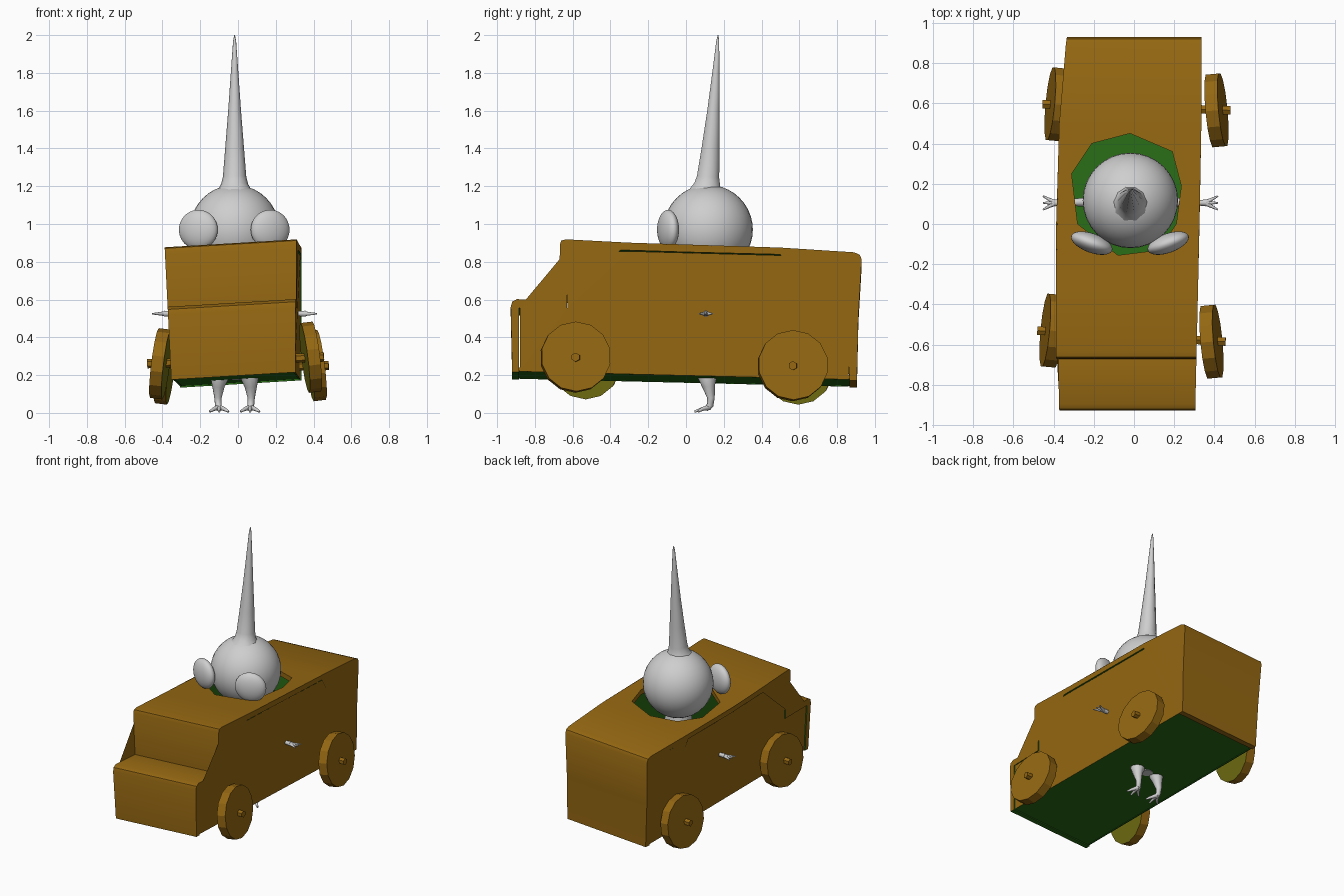
import bpy, bmesh, math
from mathutils import Vector, Matrix

if "Cube" in bpy.data.objects:
    bpy.data.objects.remove(bpy.data.objects["Cube"])


def material(name, rgb):
    m = bpy.data.materials.new(name)
    m.diffuse_color = (*rgb, 1)
    m.use_nodes = True
    m.node_tree.nodes["Principled BSDF"].inputs["Base Color"].default_value = m.diffuse_color
    return m


BROWN = material("cardboard brown", (0.30, 0.137, 0.006))
GREEN = material("inner green", (0.022, 0.15, 0.008))
OLIVE = material("wheel olive", (0.17, 0.16, 0.006))
WHITE = material("pale grey", (0.62, 0.62, 0.62))


def finish(bm, name, mats, angle=None):
    bmesh.ops.recalc_face_normals(bm, faces=bm.faces)
    me = bpy.data.meshes.new(name)
    bm.to_mesh(me)
    bm.free()
    ob = bpy.data.objects.new(name, me)
    bpy.context.collection.objects.link(ob)
    for m in mats:
        me.materials.append(m)
    if angle:
        smooth(ob, angle)
    return ob


def smooth(ob, angle):
    bpy.ops.object.select_all(action='DESELECT')
    bpy.context.view_layer.objects.active = ob
    ob.select_set(True)
    bpy.ops.object.shade_smooth_by_angle(angle=math.radians(angle))


def warp(u, y, z):
    """Hand-made lopsided body: u runs from -1 (left) to 1 (right)."""
    left = -0.38 + 0.05 * max(0, y / 0.93) ** 2 + 0.05 * (0.75 - z)
    right = 0.305 + 0.03 * min(1, max(0, (y + 0.9) / 1.3))
    x = left + (right - left) * (u + 1) / 2
    return Vector((x, y, z + 0.06 * (x - 0.3)))


def prism(name, outline, u0, u1, green_edge, green_cap=None, angle=None):
    """Extrude a side outline across the body; chosen faces are green."""
    bm = bmesh.new()
    a = [bm.verts.new((u0, y, z)) for y, z in outline]
    b = [bm.verts.new((u1, y, z)) for y, z in outline]
    n = len(outline)
    for i in range(n):
        f = bm.faces.new((a[i], a[(i + 1) % n], b[(i + 1) % n], b[i]))
        f.material_index = int(green_edge(i))
    caps = [bm.faces.new(a), bm.faces.new(b)]
    for k, f in enumerate(caps):
        f.material_index = int(green_cap == k)
    bmesh.ops.triangulate(bm, faces=caps)
    for v in bm.verts:
        v.co = warp(*v.co)
    return finish(bm, name, [BROWN, GREEN], angle)


# Wrap-around strip: front, hood, windscreen, roof and back
outer = [(-0.92, 0.215), (-0.928, 0.56), (-0.92, 0.588), (-0.895, 0.602), (-0.67, 0.588),
         (-0.668, 0.89), (-0.66, 0.912), (-0.635, 0.918), (-0.3, 0.90), (0, 0.887), (0.5, 0.873),
         (0.89, 0.848), (0.92, 0.835), (0.93, 0.81), (0.912, 0.5), (0.905, 0.17)]
inner = [(-0.885, 0.215), (-0.885, 0.555), (-0.63, 0.555), (-0.63, 0.86), (-0.3, 0.86),
         (0, 0.85), (0.5, 0.837), (0.87, 0.81), (0.87, 0.5), (0.865, 0.17)]
shell = prism("body_shell", outer + inner[::-1], -1, 1, lambda i: i >= len(outer))

# Hole in the roof
hole = [(-0.31, 0.25), (-0.21, 0.40), (-0.02, 0.45), (0.19, 0.36), (0.235, 0.19),
        (0.21, 0), (0.12, -0.13), (-0.08, -0.155), (-0.28, 0)]
bm = bmesh.new()
bot = [bm.verts.new((x, y, 0.7)) for x, y in hole]
ext = bmesh.ops.extrude_face_region(bm, geom=[bm.faces.new(bot)])
bmesh.ops.translate(bm, vec=(0, 0, 0.4), verts=[v for v in ext["geom"] if isinstance(v, bmesh.types.BMVert)])
cutter = finish(bm, "hole_cutter", [BROWN])
cut = shell.modifiers.new("hole", 'BOOLEAN')
cut.operation, cut.solver, cut.object = 'DIFFERENCE', 'EXACT', cutter
bpy.context.view_layer.objects.active = shell
bpy.ops.object.modifier_apply(modifier=cut.name)
cutter.hide_render = True
cutter.hide_viewport = True
smooth(shell, 40)

# Side panels, set slightly inside the strip with a thin gap
panel = [(y * 0.994, 0.5 + (z - 0.5) * 0.985) for y, z in inner]
prism("right_panel", panel, 0.955, 0.985, lambda i: True, 0)
prism("left_panel", panel, -0.985, -0.955, lambda i: True, 1)

# Floor
prism("floor", [(-0.9, 0.222), (0.88, 0.178), (0.88, 0.198), (-0.9, 0.242)],
      -0.97, 0.97, lambda i: True)


def rod(name, p, q, r, sides, mats):
    """Cylinder from p to q; the cap at p uses the second material."""
    p, q = Vector(p), Vector(q)
    d = q - p
    m = Matrix.Translation((p + q) / 2) @ d.to_track_quat('Z', 'Y').to_matrix().to_4x4()
    bm = bmesh.new()
    bmesh.ops.create_cone(bm, cap_ends=True, segments=sides, radius1=r, radius2=r,
                          depth=d.length, matrix=m)
    bm.normal_update()
    if len(mats) > 1:
        for f in bm.faces:
            f.material_index = int(f.normal.dot(d.normalized()) < -0.9)
    return finish(bm, name, mats)


# Axles and wheels (inner wheel faces are olive)
for end, l, r in (("front", (-0.48, -0.53, 0.26), (0.455, -0.585, 0.295)),
                  ("rear", (-0.455, 0.595, 0.232), (0.48, 0.565, 0.25))):
    rod(end + "_axle", l, r, 0.024, 6, [BROWN])
    for side, tip, s in (("left", l, -1), ("right", r, 1)):
        c = Vector(tip) - Vector((s * 0.07, 0, 0))
        half = Vector((s * 0.032, 0.003, 0.004))
        rod(f"{end}_{side}_wheel", c - half, c + half, 0.186, 14, [BROWN, OLIVE])


def ball(name, loc, size, rot_z=0):
    bm = bmesh.new()
    m = Matrix.Translation(loc) @ Matrix.Rotation(rot_z, 4, 'Z') @ Matrix.Diagonal((*size, 1))
    bmesh.ops.create_uvsphere(bm, u_segments=32, v_segments=20, radius=1, matrix=m)
    return finish(bm, name, [WHITE], 60)


def tube(name, points):
    """Round tapered limb through (x, y, z, radius) points."""
    cu = bpy.data.curves.new(name, 'CURVE')
    cu.dimensions, cu.bevel_depth, cu.bevel_resolution, cu.use_fill_caps = '3D', 1, 3, True
    sp = cu.splines.new('POLY')
    sp.points.add(len(points) - 1)
    for pt, (x, y, z, r) in zip(sp.points, points):
        pt.co, pt.radius = (x, y, z, 1), r
    ob = bpy.data.objects.new(name, cu)
    bpy.context.collection.objects.link(ob)
    cu.materials.append(WHITE)
    bpy.ops.object.select_all(action='DESELECT')
    bpy.context.view_layer.objects.active = ob
    ob.select_set(True)
    bpy.ops.object.convert(target='MESH')
    smooth(bpy.context.object, 60)


# Passenger: head, eyes, horn, torso
CX = -0.018
ball("head", (CX, 0.117, 0.97), (0.237, 0.237, 0.237))
ball("left_eye", (-0.21, -0.095, 0.97), (0.108, 0.048, 0.105), math.radians(-20))
ball("right_eye", (0.17, -0.095, 0.97), (0.108, 0.048, 0.105), math.radians(20))
tube("horn", [(CX, 0.105, 1.14, 0.12), (CX, 0.108, 1.18, 0.09), (CX, 0.113, 1.21, 0.072),
              (CX, 0.117, 1.25, 0.062), (CX, 0.13, 1.4, 0.05), (CX, 0.145, 1.6, 0.034),
              (CX, 0.158, 1.8, 0.02), (CX, 0.168, 1.97, 0.008), (CX, 0.17, 2.0, 0.002)])
tube("torso", [(CX, 0.115, 0.78, 0.08), (CX, 0.115, 0.6, 0.11), (CX, 0.115, 0.4, 0.135),
               (CX, 0.115, 0.28, 0.13), (CX, 0.115, 0.215, 0.09), (CX, 0.115, 0.175, 0.04)])

# Legs with toes, arms with fingers
for side, s in (("left", -1), ("right", 1)):
    lx = CX + s * 0.082
    tube(side + "_leg", [(lx - s * 0.02, 0.115, 0.25, 0.06), (lx, 0.113, 0.19, 0.052),
                         (lx + s * 0.004, 0.12, 0.14, 0.034), (lx + s * 0.006, 0.132, 0.08, 0.02),
                         (lx + s * 0.004, 0.128, 0.04, 0.018), (lx, 0.105, 0.02, 0.014)])
    for k in (-1, 0, 1):
        tube(f"{side}_toe_{k + 2}", [(lx, 0.125, 0.03, 0.015), (lx + k * 0.028, 0.085, 0.02, 0.01),
                                     (lx + k * 0.05, 0.045 + 0.02 * abs(k), 0.007, 0.006)])
    hx = CX + s * 0.375
    tube(side + "_arm", [(CX + s * 0.05, 0.115, 0.55, 0.035), (CX + s * 0.2, 0.11, 0.54, 0.024),
                         (hx - s * 0.03, 0.105, 0.525, 0.014), (hx, 0.105, 0.525, 0.017)])
    for k in (-1, 0, 1):
        tube(f"{side}_finger_{k + 2}", [(hx - s * 0.005, 0.105, 0.525, 0.013),
                                        (hx + s * 0.03, 0.105 + k * 0.018, 0.525, 0.008),
                                        (hx + s * 0.06, 0.105 + k * 0.034, 0.525, 0.004)])
